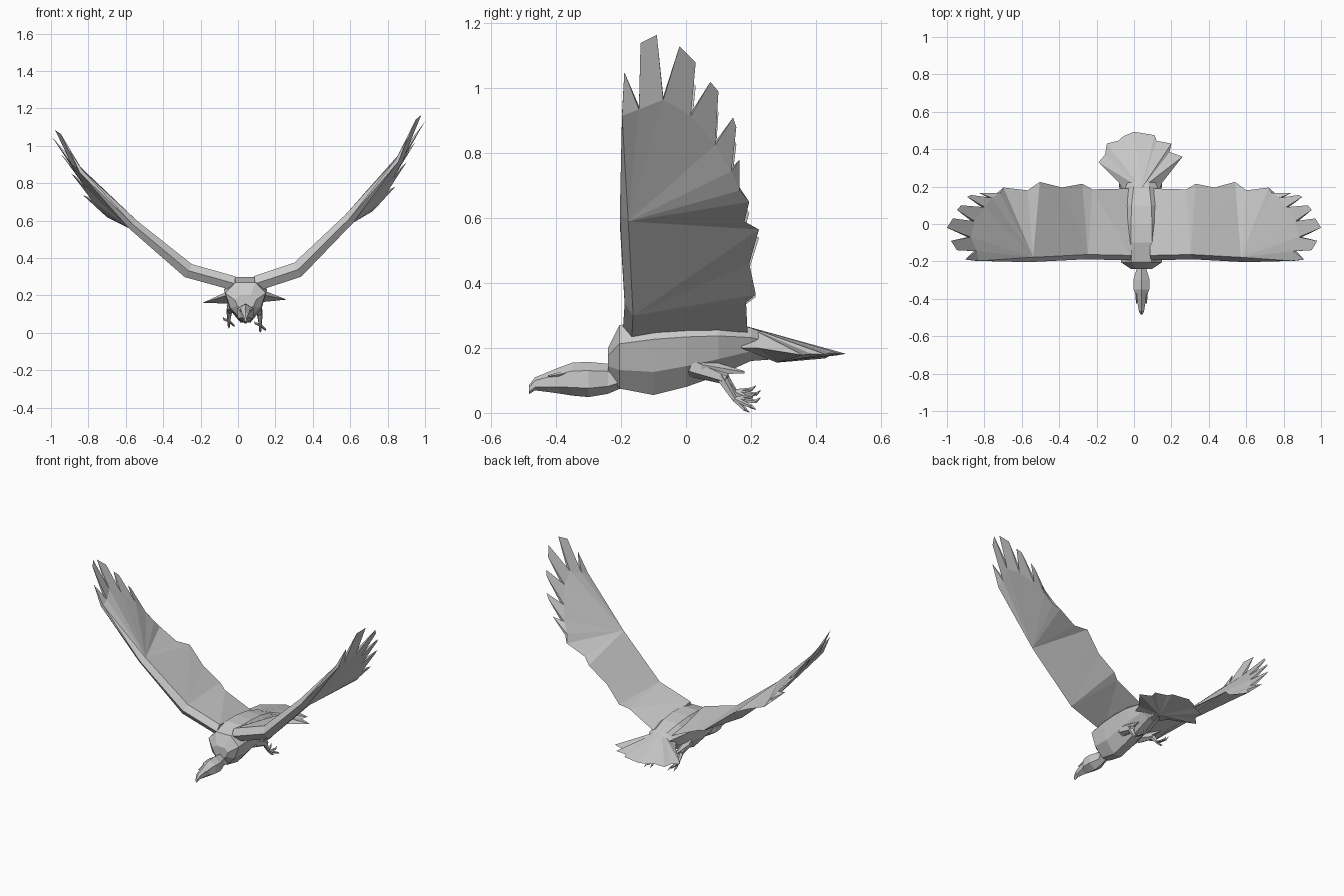
import bpy, bmesh, math
from mathutils import Vector, Matrix

if "Cube" in bpy.data.objects:
    bpy.data.objects.remove(bpy.data.objects["Cube"])

CX = 0.04  # body axis


def finish(name, bm):
    bmesh.ops.recalc_face_normals(bm, faces=bm.faces)
    me = bpy.data.meshes.new(name)
    bm.to_mesh(me)
    bm.free()
    ob = bpy.data.objects.new(name, me)
    bpy.context.collection.objects.link(ob)
    return ob


def loft(name, rings, sides, taper=0.0):
    """rings: (y, z bottom, z top, half width); taper narrows the underside"""
    bm = bmesh.new()
    loops = []
    k = 1 / math.cos(math.pi / sides)
    for y, z0, z1, hw in rings:
        loop = []
        for i in range(sides):
            a = 2 * math.pi * (i + 0.5) / sides
            c, s = math.cos(a) * k, math.sin(a) * k
            loop.append(bm.verts.new((CX + hw * (1 + taper * s) * c, y,
                                      (z0 + z1) / 2 + (z1 - z0) / 2 * s)))
        loops.append(loop)
    for a, b in zip(loops, loops[1:]):
        for i in range(sides):
            j = (i + 1) % sides
            bm.faces.new((a[i], a[j], b[j], b[i]))
    bm.faces.new(loops[0])
    bm.faces.new(loops[-1])
    return finish(name, bm)


# Body, neck and head
loft("body", [(-.24, .12, .20, .05), (-.205, .075, .27, .095), (-.10, .055, .298, .10),
              (0, .08, .298, .10), (.10, .115, .288, .095), (.20, .16, .262, .075),
              (.27, .165, .235, .04)], 8, taper=.35)
loft("neck_and_head", [(-.19, .085, .145, .04), (-.24, .065, .145, .026), (-.30, .056, .15, .044),
                       (-.35, .06, .148, .042), (-.39, .065, .135, .026), (-.43, .069, .12, .02),
                       (-.465, .072, .107, .014), (-.483, .060, .085, .006)], 6)

# Brow ridges over the eyes
for s in (-1, 1):
    bm = bmesh.new()
    bmesh.ops.create_cone(bm, segments=4, radius1=.010, radius2=.003, depth=.08, cap_ends=True,
                          matrix=Matrix.Translation((CX + s * .026, -.385, .12))
                          @ Matrix.Rotation(math.radians(100), 4, 'X'))
    finish("brow_left" if s < 0 else "brow_right", bm)

# Wing joints: x, y, z, half thickness, thickness angle; outline runs tip to root
JOINTS = [(.09, -.18, .262, .042, 95), (.32, -.175, .338, .042, 115), (.595, -.19, .61, .03, 138)]
OUTLINE = [(.85, -.197, .92), (.91, -.19, 1.05), (.86, -.145, .94), (.95, -.14, 1.14),
           (.98, -.09, 1.165), (.89, -.07, .97), (1.0, -.02, 1.13), (.97, .03, 1.08),
           (.87, .015, .92), (.95, .075, 1.02), (.93, .10, .99), (.82, .09, .83),
           (.90, .145, .91), (.88, .155, .88), (.785, .14, .75), (.84, .165, .78),
           (.745, .165, .69), (.72, .195, .65), (.60, .18, .59), (.54, .225, .565),
           (.43, .195, .46), (.33, .215, .365), (.28, .185, .34), (.09, .19, .24)]
NOTCHES = [0, 2, 5, 8, 11, 14, 16]
WRIST_END, ELBOW_END = 19, 22


def wing(name, place):
    bm = bmesh.new()
    add = lambda x, y, z: bm.verts.new(place(x, y, z))
    rim = [None if i in NOTCHES else add(*p) for i, p in enumerate(OUTLINE)]
    ridge = [add(x, y - .014, z) for x, y, z, t, a in JOINTS]
    skins = []
    for side in (1, -1):
        hubs = []
        for x, y, z, t, a in JOINTS:
            a = math.radians(a)
            hubs.append(add(x + side * t * math.cos(a), y + .012, z + side * t * math.sin(a)))
        skin = list(rim)
        for n in NOTCHES:
            x, y, z = OUTLINE[n]
            skin[n] = add(x - side * .008, y, z + side * .005)
        root, elbow, wrist = hubs
        for a, b in zip(NOTCHES, NOTCHES[1:]):       # flat palm, then separate feathers
            bm.faces.new((wrist, skin[a], skin[b]))
            bm.faces.new(skin[a:b + 1])
        for i in range(NOTCHES[-1], len(rim) - 1):   # trailing edge
            hub = wrist if i < WRIST_END else elbow if i < ELBOW_END else root
            bm.faces.new((hub, skin[i], skin[i + 1]))
        bm.faces.new((wrist, elbow, skin[WRIST_END]))
        bm.faces.new((elbow, root, skin[ELBOW_END]))
        for i in range(2):                           # bevelled leading edge
            bm.faces.new((hubs[i], hubs[i + 1], ridge[i + 1], ridge[i]))
        bm.faces.new((wrist, skin[0], ridge[2]))
        bm.faces.new((root, ridge[0], rim[-1]))
        skins.append(skin)
    t, b = skins
    bm.faces.new((ridge[2], t[0], b[0]))
    for n in NOTCHES:                                # feather sides
        for m in (n - 1, n + 1):
            if m >= 0:
                bm.faces.new((t[n], b[n], rim[m]))
    return finish(name, bm)


wing("wing_right", lambda x, y, z: (x, y, z))
wing("wing_left", lambda x, y, z: (-.05 - (x - .12) * 1.08, y, .28 + (z - .28) * .91))

# Tail fan, ridged above and shallow below
TAIL = [(-.05, .17, .20), (-.08, .22, .195), (-.19, .33, .16), (-.155, .37, .168), (-.145, .43, .168),
        (-.085, .445, .178), (-.055, .47, .178), (0, .493, .182), (.11, .475, .182), (.12, .445, .185),
        (.20, .43, .18), (.19, .385, .182), (.26, .36, .178), (.15, .22, .2), (.13, .17, .20)]
bm = bmesh.new()
rim = [bm.verts.new(p) for p in TAIL]
for y, z in ((.19, .266), (.28, .155)):
    hub = bm.verts.new((CX, y, z))
    for i, v in enumerate(rim):
        bm.faces.new((hub, v, rim[(i + 1) % len(rim)]))
finish("tail", bm)


def bone(bm, a, b, r1, r2, seg=5):
    a, b = Vector(a), Vector(b)
    m = Matrix.Translation((a + b) / 2) @ (b - a).to_track_quat('Z', 'Y').to_matrix().to_4x4()
    bmesh.ops.create_cone(bm, segments=seg, radius1=r1, radius2=r2, depth=(b - a).length,
                          cap_ends=True, matrix=m)


# Legs: feathered thigh, shank, three front toes and one back toe with claws
for name, x, s, dz in (("leg_left", -.045, -1, .022), ("leg_right", .115, 1, 0)):
    bm = bmesh.new()
    bone(bm, (x - s * .02, .02, .145), (x, .125, .105 + dz / 2), .035, .018, 6)
    bone(bm, (x - s * .01, .05, .14), (x, .18, .125), .028, .004, 5)
    ankle = Vector((x + s * .004, .15, .042 + dz))
    bone(bm, (x, .105, .115 + dz / 2), ankle, .018, .009)
    for dx, dy, z in ((-.025, .05, .05), (0, .064, .035), (.025, .05, .02), (0, .03, .012)):
        k = ankle + Vector((dx, dy, z - .042))
        bone(bm, ankle, k, .009, .006)
        bone(bm, k, k + Vector((dx * .2, .016, -.01 if z < .03 else .012)), .006, .001, 4)
    finish(name, bm)
